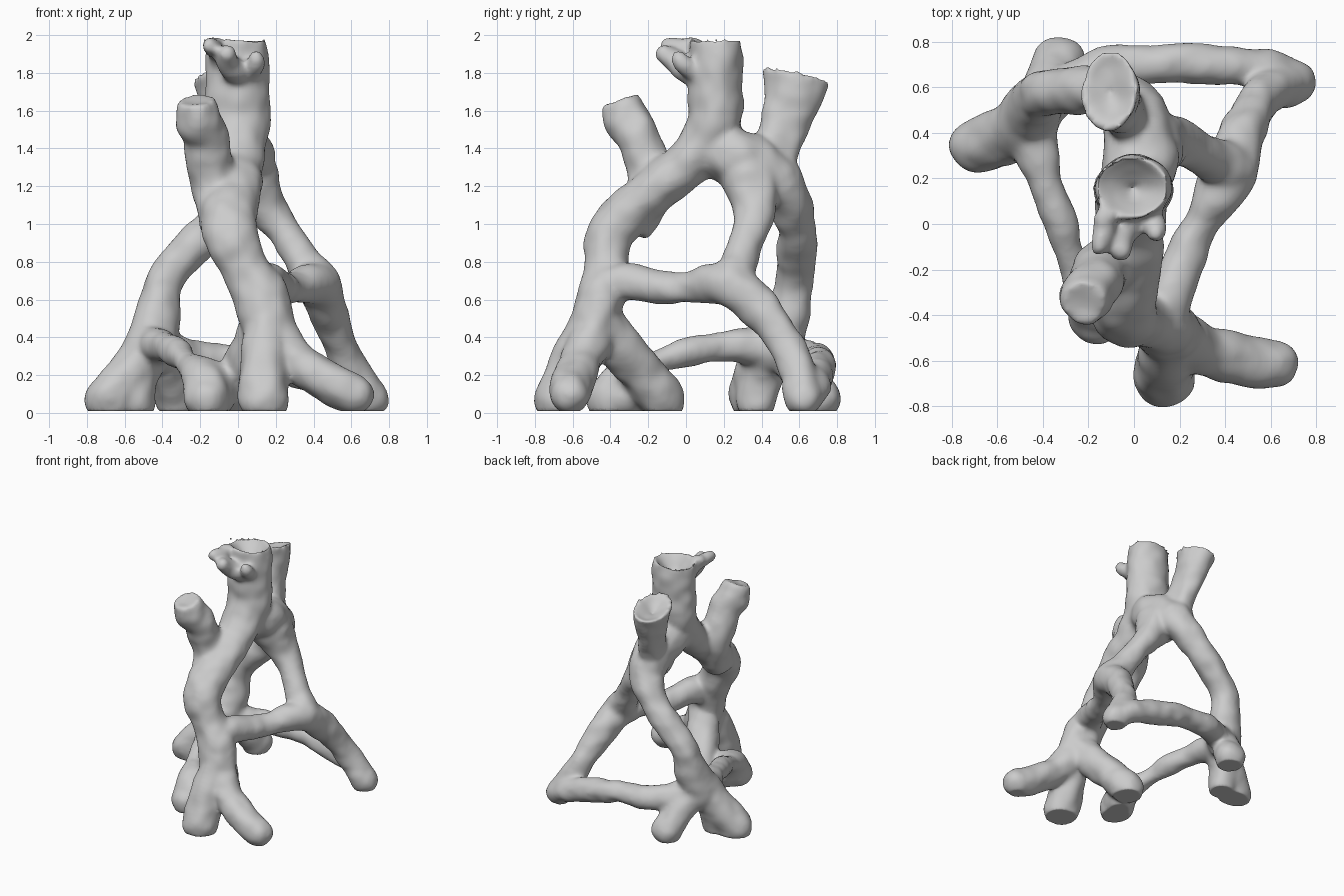
import bpy, bmesh, math
from mathutils import Vector, Matrix

if "Cube" in bpy.data.objects:
    bpy.data.objects.remove(bpy.data.objects["Cube"])

bm = bmesh.new()
SIDES = 20


def spline(pts, steps=6):
    """Catmull-Rom through (x, y, z, radius) points."""
    p = [Vector(q) for q in pts]
    p = [2 * p[0] - p[1]] + p + [2 * p[-1] - p[-2]]
    out = []
    for i in range(1, len(p) - 2):
        a, b, c, d = p[i - 1:i + 3]
        for s in range(steps):
            t = s / steps
            out.append(0.5 * (2 * b + (c - a) * t + (2 * a - 5 * b + 4 * c - d) * t * t
                              + (3 * b - a - 3 * c + d) * t ** 3))
    return out + [p[-2]]


def ball(q):
    bmesh.ops.create_icosphere(bm, subdivisions=3, radius=q[3],
                               matrix=Matrix.Translation(q[:3]))


def limb(*pts, wx=1.0, cup=None):
    """Tapered tube; rounded tip, or a hollow cut tip when cup (depth) is given."""
    path = spline(pts)
    rings, side, last = [], None, None
    for i, q in enumerate(path):
        tan = (path[min(i + 1, len(path) - 1)].xyz - path[max(i - 1, 0)].xyz).normalized()
        side = tan.orthogonal().normalized() if side is None else \
            last.rotation_difference(tan) @ side
        last, up = tan, tan.cross(side)
        ring = []
        for k in range(SIDES):
            a = 2 * math.pi * k / SIDES
            o = (side * math.cos(a) + up * math.sin(a)) * q[3]
            o.x *= wx
            ring.append(bm.verts.new(q.xyz + o))
        rings.append(ring)
    for r0, r1 in zip(rings, rings[1:]):
        for k in range(SIDES):
            j = (k + 1) % SIDES
            bm.faces.new((r0[k], r0[j], r1[j], r1[k]))
    bm.faces.new(rings[0][::-1])
    if cup is None:
        bm.faces.new(rings[-1])
        ball(pts[-1])
    else:
        c = bm.verts.new(path[-1].xyz - last * cup)
        for k in range(SIDES):
            bm.faces.new((rings[-1][k], rings[-1][(k + 1) % SIDES], c))


# main trunk with hollow crown
limb((.18, -.5, .4, .12), (.12, -.45, .62, .125), (.02, -.42, .8, .115), (-.04, -.39, .98, .125),
     (-.03, -.19, 1.17, .125), (-.01, .03, 1.35, .13), (.0, .15, 1.55, .145),
     (0, .16, 1.75, .14), (-.01, .16, 2.0, .14), wx=1.2, cup=.18)
# crown knobs
limb((0, .05, 1.8, .07), (-.05, -.05, 1.86, .065), (-.06, -.12, 1.91, .055))
limb((-.08, .1, 1.85, .06), (-.12, .04, 1.92, .05), (-.15, -.1, 1.95, .04))
limb((-.08, .1, 1.85, .06), (-.12, .04, 1.93, .05), (-.14, .03, 1.96, .04))
limb((.06, .06, 1.8, .05), (.09, -.01, 1.86, .045), (.09, -.04, 1.89, .04))
# front stub branch, broad where it leaves the trunk
limb((-.08, -.3, 1.0, .12), (-.11, -.19, 1.17, .125), (-.15, -.2, 1.33, .12), (-.17, -.25, 1.47, .115),
     (-.21, -.31, 1.56, .12), (-.22, -.35, 1.67, .1), cup=.02)
# front feet
limb((.16, -.48, .5, .12), (.14, -.58, .3, .125), (.13, -.68, .08, .135))
limb((.18, -.48, .45, .12), (.3, -.55, .3, .11), (.48, -.6, .17, .11), (.62, -.61, .11, .105))
limb((.16, -.45, .5, .12), (.07, -.32, .32, .12), (-.04, -.12, .08, .12))
# upper arch web and flared back branch
limb((0, .1, 1.42, .14), (.03, .28, 1.36, .16), (.01, .48, 1.25, .14))
limb((0, .46, 1.15, .12), (-.03, .48, 1.42, .125), (-.08, .55, 1.62, .145), (-.11, .59, 1.8, .185),
     wx=.7, cup=.08)
# back left leg, its two feet and the low arch to the front
limb((.03, .49, 1.25, .13), (-.09, .57, 1.05, .105), (-.25, .59, .88, .1), (-.39, .58, .7, .105),
     (-.43, .53, .5, .12), (-.46, .47, .36, .14))
limb((-.45, .46, .38, .13), (-.57, .38, .22, .125), (-.67, .35, .08, .13))
limb((-.5, .42, .3, .11), (-.54, .38, .14, .11), (-.55, .37, .08, .11))
limb((-.42, .5, .38, .11), (-.37, .62, .22, .105), (-.33, .71, .09, .12))
limb((-.45, .42, .36, .11), (-.39, .2, .36, .08), (-.32, 0, .33, .07), (-.25, -.2, .26, .075),
     (-.18, -.34, .18, .11), (-.17, -.4, .09, .125))
limb((-.22, -.25, .22, .08), (-.15, -.3, .17, .12), (-.12, -.32, .1, .11))
# low back beam
limb((-.42, .52, .33, .11), (-.15, .68, .29, .09), (.15, .7, .27, .085), (.5, .69, .19, .085),
     (.72, .63, .08, .08))
# right beam, riser and right leg
limb((.1, -.44, .7, .11), (.19, -.25, .69, .095), (.27, -.05, .67, .085), (.35, .1, .69, .1), (.42, .24, .69, .12))
limb((.42, .25, .7, .12), (.3, .31, .88, .09), (.18, .36, 1.05, .1), (.06, .34, 1.25, .16))
limb((.42, .24, .7, .12), (.49, .44, .5, .1), (.57, .56, .3, .095), (.69, .62, .1, .1))

bmesh.ops.recalc_face_normals(bm, faces=bm.faces[:])
mesh = bpy.data.meshes.new("branching_root")
bm.to_mesh(mesh)
bm.free()
root = bpy.data.objects.new("branching_root", mesh)
bpy.context.collection.objects.link(root)

# fuse the limbs, melt the joints and add gentle bark unevenness
fuse = root.modifiers.new("fuse", 'REMESH')
fuse.mode = 'VOXEL'
fuse.voxel_size = .016
melt = root.modifiers.new("melt", 'SMOOTH')
melt.factor, melt.iterations = .5, 14
tex = bpy.data.textures.new("bark", 'CLOUDS')
tex.noise_scale, tex.noise_depth = .2, 1
bark = root.modifiers.new("bark", 'DISPLACE')
bark.texture, bark.strength, bark.mid_level = tex, .04, .45
dg = bpy.context.evaluated_depsgraph_get()
final = bpy.data.meshes.new_from_object(root.evaluated_get(dg))
root.modifiers.clear()
root.data = final

# flat soles on the ground
for v in final.vertices:
    v.co.z = max(v.co.z, .02) - .01
for p in final.polygons:
    p.use_smooth = True
